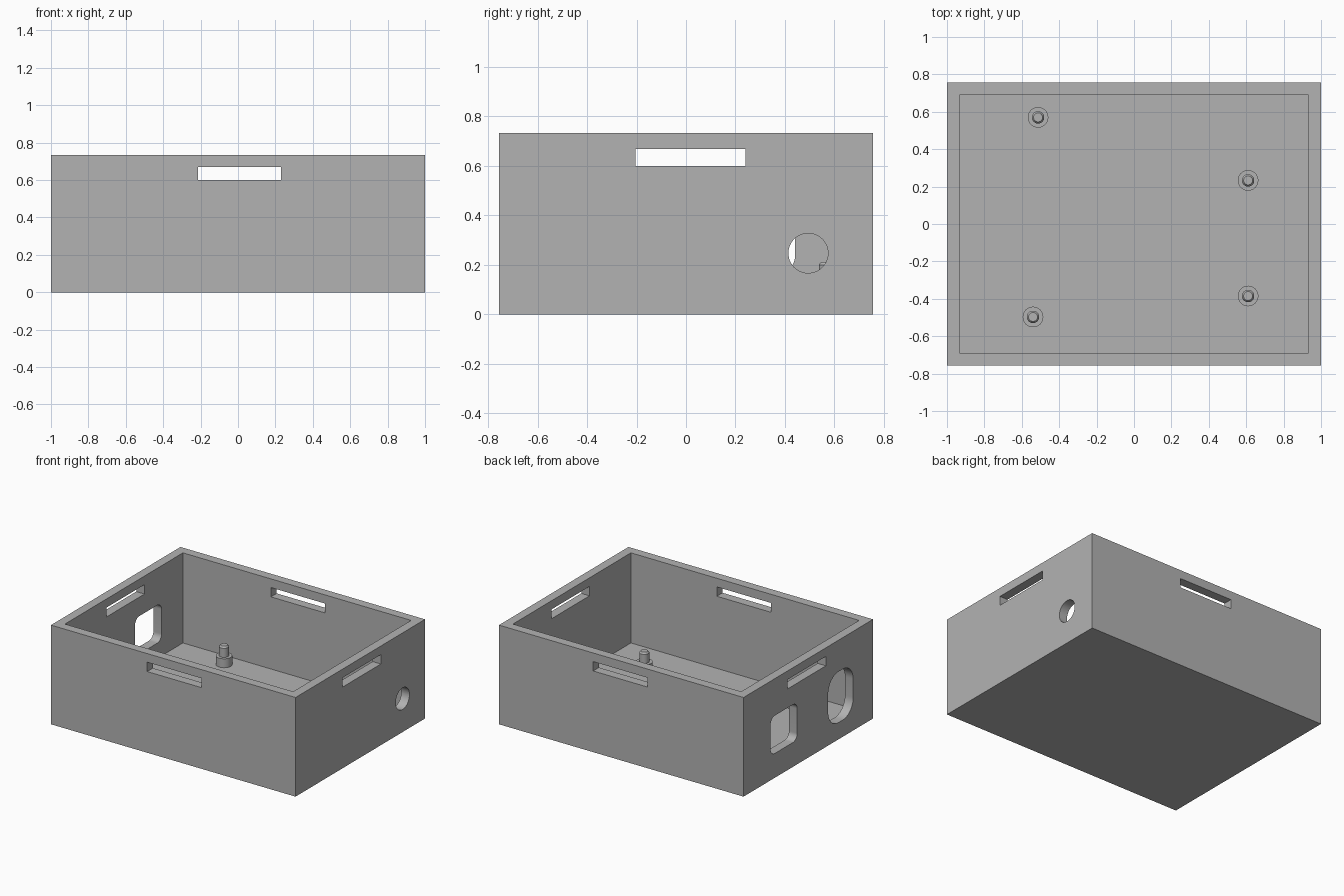
import bpy, bmesh
from math import sin, cos, pi, radians

cube = bpy.data.objects.get("Cube")
if cube:
    bpy.data.objects.remove(cube, do_unlink=True)

HALF_X, HALF_Y, HEIGHT, WALL = 1.0, 0.756, 0.733, 0.067

grey = bpy.data.materials.new("plastic grey")
grey.use_nodes = True
colour = (0.45, 0.45, 0.45, 1)
grey.diffuse_color = colour
grey.node_tree.nodes["Principled BSDF"].inputs["Base Color"].default_value = colour


def add_object(name, bm):
    bmesh.ops.recalc_face_normals(bm, faces=bm.faces)
    mesh = bpy.data.meshes.new(name)
    bm.to_mesh(mesh)
    bm.free()
    mesh.materials.append(grey)
    obj = bpy.data.objects.new(name, mesh)
    bpy.context.collection.objects.link(obj)
    return obj


def select_only(obj):
    bpy.ops.object.select_all(action='DESELECT')
    obj.select_set(True)
    bpy.context.view_layer.objects.active = obj


def box(name, x0, x1, y0, y1, z0, z1):
    bm = bmesh.new()
    bmesh.ops.create_cube(bm, size=1)
    for v in bm.verts:
        v.co = (x1 if v.co.x > 0 else x0, y1 if v.co.y > 0 else y0, z1 if v.co.z > 0 else z0)
    return add_object(name, bm)


def rounded_prism(name, side, y, z, half_w, half_h, radius, steps=12):
    """Rounded rectangle in the YZ plane, pushed through one side wall."""
    outline = []
    for corner, (sy, sz) in enumerate([(1, 1), (-1, 1), (-1, -1), (1, -1)]):
        for i in range(steps + 1):
            a = (corner + i / steps) * pi / 2
            outline.append((y + sy * (half_w - radius) + radius * cos(a),
                            z + sz * (half_h - radius) + radius * sin(a)))
    bm = bmesh.new()
    face = bm.faces.new([bm.verts.new((side * 0.85, p, q)) for p, q in outline])
    out = bmesh.ops.extrude_face_region(bm, geom=[face])
    moved = [v for v in out["geom"] if isinstance(v, bmesh.types.BMVert)]
    bmesh.ops.translate(bm, verts=moved, vec=(side * 0.3, 0, 0))
    bmesh.ops.remove_doubles(bm, verts=bm.verts, dist=0.0005)
    return add_object(name, bm)


# Open-topped box with slots and ports cut through its walls
case = box("case", -HALF_X, HALF_X, -HALF_Y, HALF_Y, 0, HEIGHT)
cutters = [
    box("cavity_cutter", WALL - HALF_X, HALF_X - WALL, WALL - HALF_Y, HALF_Y - WALL, WALL, 1),
    box("front_back_slot_cutter", -0.213, 0.23, -1, 1, 0.60, 0.669),
    box("side_slot_cutter", -1.2, 1.2, -0.205, 0.24, 0.60, 0.669),
    rounded_prism("round_port_cutter", 1, 0.494, 0.247, 0.08, 0.08, 0.0795),
    rounded_prism("square_port_cutter", -1, 0.285, 0.32, 0.155, 0.14, 0.05),
    rounded_prism("tall_port_cutter", -1, -0.378, 0.312, 0.146, 0.188, 0.12),
]
for cutter in cutters:
    cutter.hide_render = True
    select_only(case)
    mod = case.modifiers.new(cutter.name, 'BOOLEAN')
    mod.operation, mod.solver, mod.object = 'DIFFERENCE', 'EXACT', cutter
    bpy.ops.object.modifier_apply(modifier=mod.name)
    bpy.data.objects.remove(cutter, do_unlink=True)
bpy.ops.object.shade_smooth_by_angle(angle=radians(25))

# Standoff posts: wide base, thin pin with a chamfered tip
PROFILE = [(0.055, WALL - 0.005), (0.055, 0.133), (0.033, 0.133), (0.033, 0.2), (0.024, 0.212)]
POSTS = {"back_right": (-0.513, 0.57), "front_right": (-0.54, -0.497),
         "back_left": (0.61, 0.233), "front_left": (0.61, -0.385)}
SIDES = 32
for place, (px, py) in POSTS.items():
    bm = bmesh.new()
    rings = [[bm.verts.new((px + r * cos(2 * pi * i / SIDES), py + r * sin(2 * pi * i / SIDES), z))
              for i in range(SIDES)] for r, z in PROFILE]
    for low, high in zip(rings, rings[1:]):
        for i in range(SIDES):
            j = (i + 1) % SIDES
            bm.faces.new((low[i], low[j], high[j], high[i]))
    bm.faces.new(rings[0])
    bm.faces.new(rings[-1])
    select_only(add_object(place + "_standoff", bm))
    bpy.ops.object.shade_smooth_by_angle(angle=radians(25))
